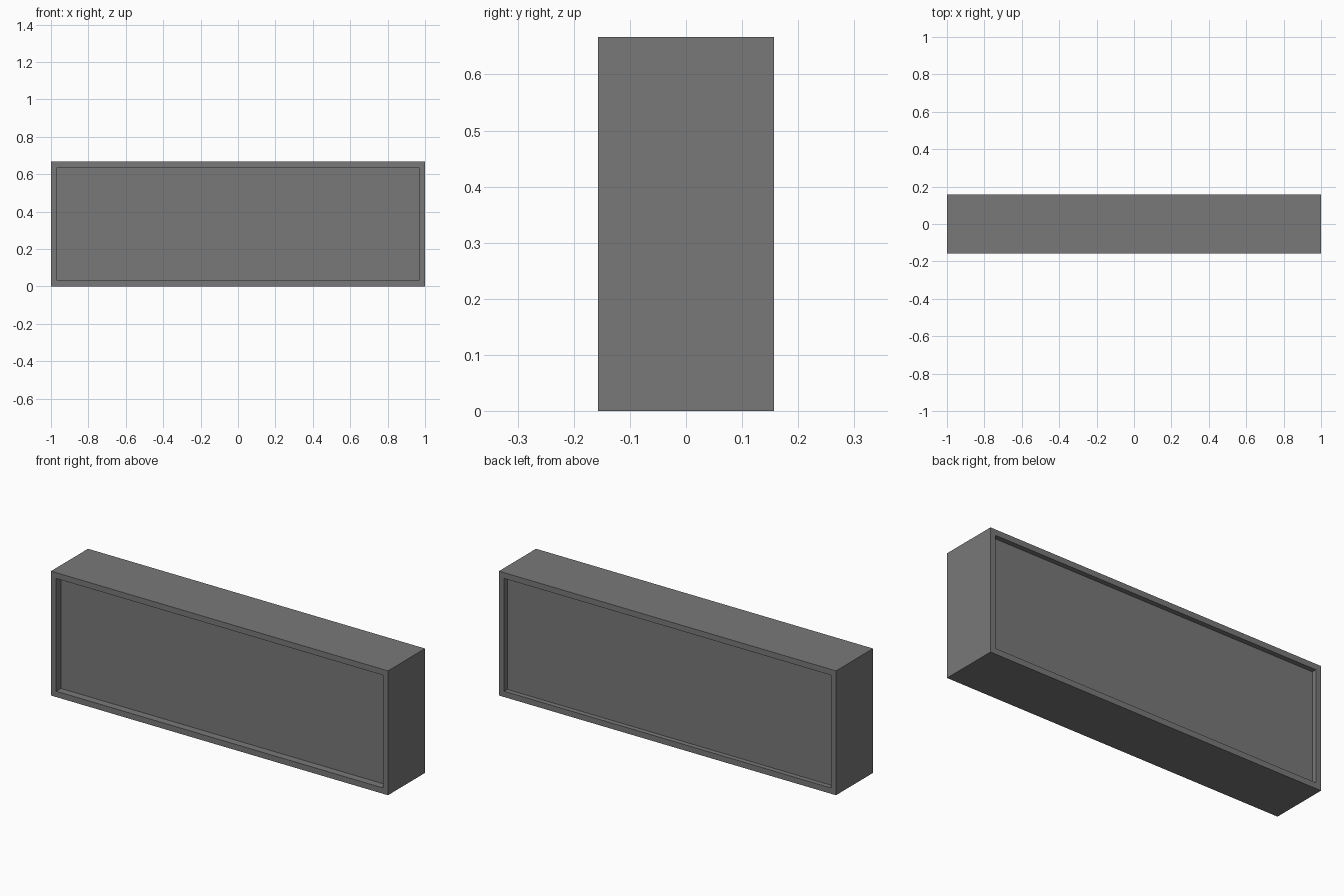
import bpy
import bmesh
from mathutils import Matrix, Vector

cube = bpy.data.objects.get("Cube")
if cube:
    bpy.data.objects.remove(cube, do_unlink=True)

WIDTH, DEPTH, HEIGHT = 2.0, 0.314, 0.667
RIM = 0.031
FRONT_RECESS, BACK_RECESS = 0.04, 0.026

# Plain grey finish
grey = bpy.data.materials.new("dark grey")
grey.use_nodes = True
colour = (0.19, 0.19, 0.19, 1.0)
grey.diffuse_color = colour
grey.node_tree.nodes["Principled BSDF"].inputs["Base Color"].default_value = colour

# Box body
bm = bmesh.new()
bmesh.ops.create_cube(bm, size=1.0)
bmesh.ops.transform(
    bm,
    matrix=Matrix.Translation((0, 0, HEIGHT / 2)) @ Matrix.Diagonal((WIDTH, DEPTH, HEIGHT, 1)),
    verts=bm.verts,
)
bm.normal_update()


def recess(side, depth):
    """Sink a framed panel into the face pointing along side * y."""
    face = next(f for f in bm.faces if f.normal.y * side > 0.9)
    # Flat rim, then straight recess walls
    bmesh.ops.inset_region(bm, faces=[face], thickness=RIM, use_even_offset=True)
    panel = bmesh.ops.extrude_discrete_faces(bm, faces=[face])["faces"][0]
    bmesh.ops.translate(bm, verts=panel.verts, vec=Vector((0, -side * depth, 0)))


# Sunken front and back panels
recess(-1, FRONT_RECESS)
recess(1, BACK_RECESS)
bmesh.ops.recalc_face_normals(bm, faces=bm.faces)

mesh = bpy.data.meshes.new("framed_box")
bm.to_mesh(mesh)
bm.free()
mesh.materials.append(grey)
body = bpy.data.objects.new("framed_box", mesh)
bpy.context.collection.objects.link(body)
